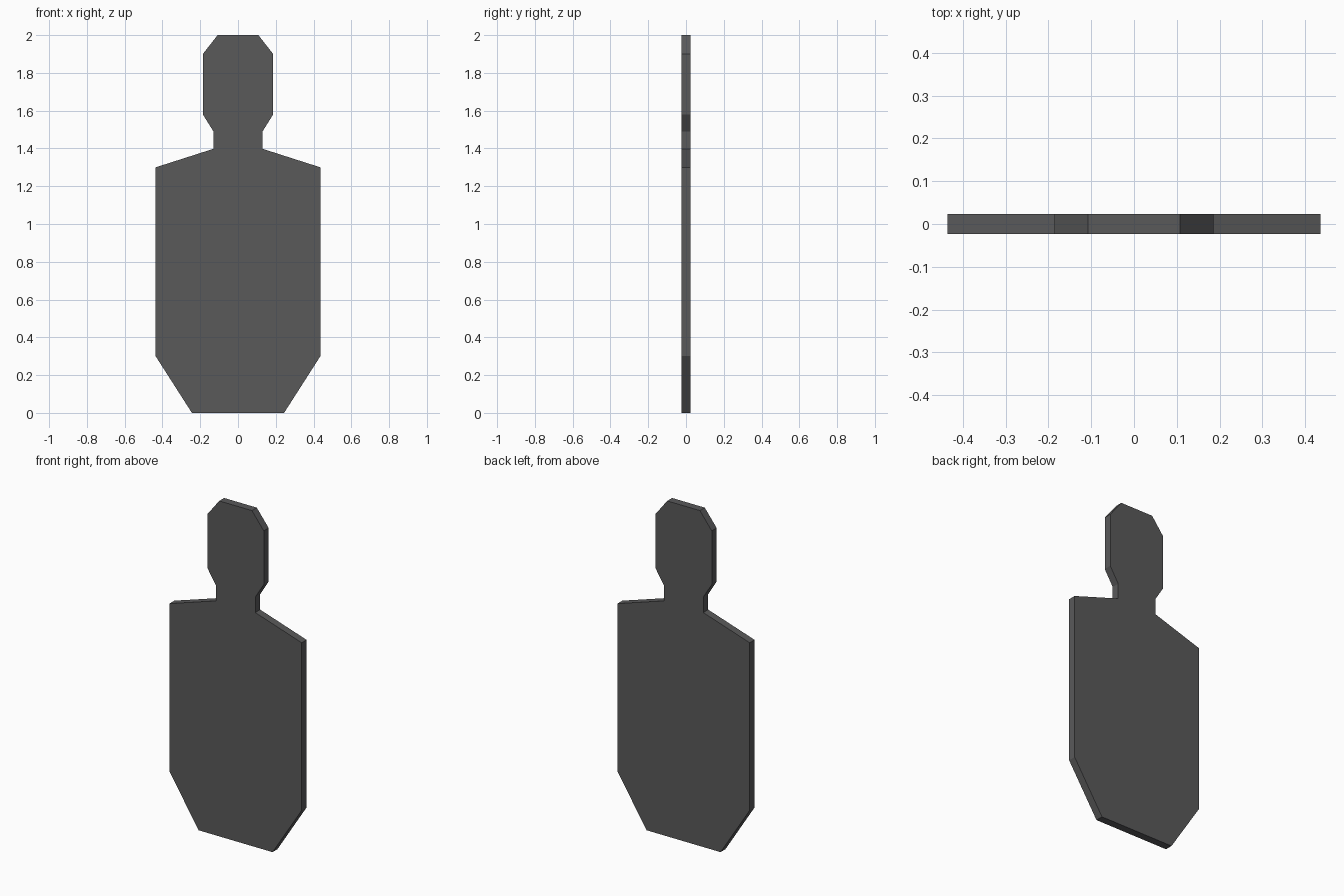
import bpy
import bmesh

if "Cube" in bpy.data.objects:
    bpy.data.objects.remove(bpy.data.objects["Cube"])

HALF_DEPTH = 0.023

# Right half of the silhouette, from base to crown: (x, z)
half = [(0.244, 0.0), (0.436, 0.30), (0.436, 1.30), (0.13, 1.398),
        (0.13, 1.49), (0.186, 1.58), (0.186, 1.90), (0.108, 2.0)]
outline = half + [(-x, z) for x, z in reversed(half)]

steel = bpy.data.materials.new("dark grey steel")
steel.diffuse_color = (0.10, 0.10, 0.102, 1)
steel.use_nodes = True
steel.node_tree.nodes["Principled BSDF"].inputs["Base Color"].default_value = steel.diffuse_color

# Flat silhouette plate, extruded through its thickness
bm = bmesh.new()
face = bm.faces.new([bm.verts.new((x, -HALF_DEPTH, z)) for x, z in outline])
ext = bmesh.ops.extrude_face_region(bm, geom=[face], use_keep_orig=True)
new_verts = [g for g in ext["geom"] if isinstance(g, bmesh.types.BMVert)]
bmesh.ops.translate(bm, verts=new_verts, vec=(0, 2 * HALF_DEPTH, 0))
bmesh.ops.recalc_face_normals(bm, faces=bm.faces[:])

mesh = bpy.data.meshes.new("target_plate")
bm.to_mesh(mesh)
bm.free()
mesh.materials.append(steel)
plate = bpy.data.objects.new("target_plate", mesh)
bpy.context.collection.objects.link(plate)
